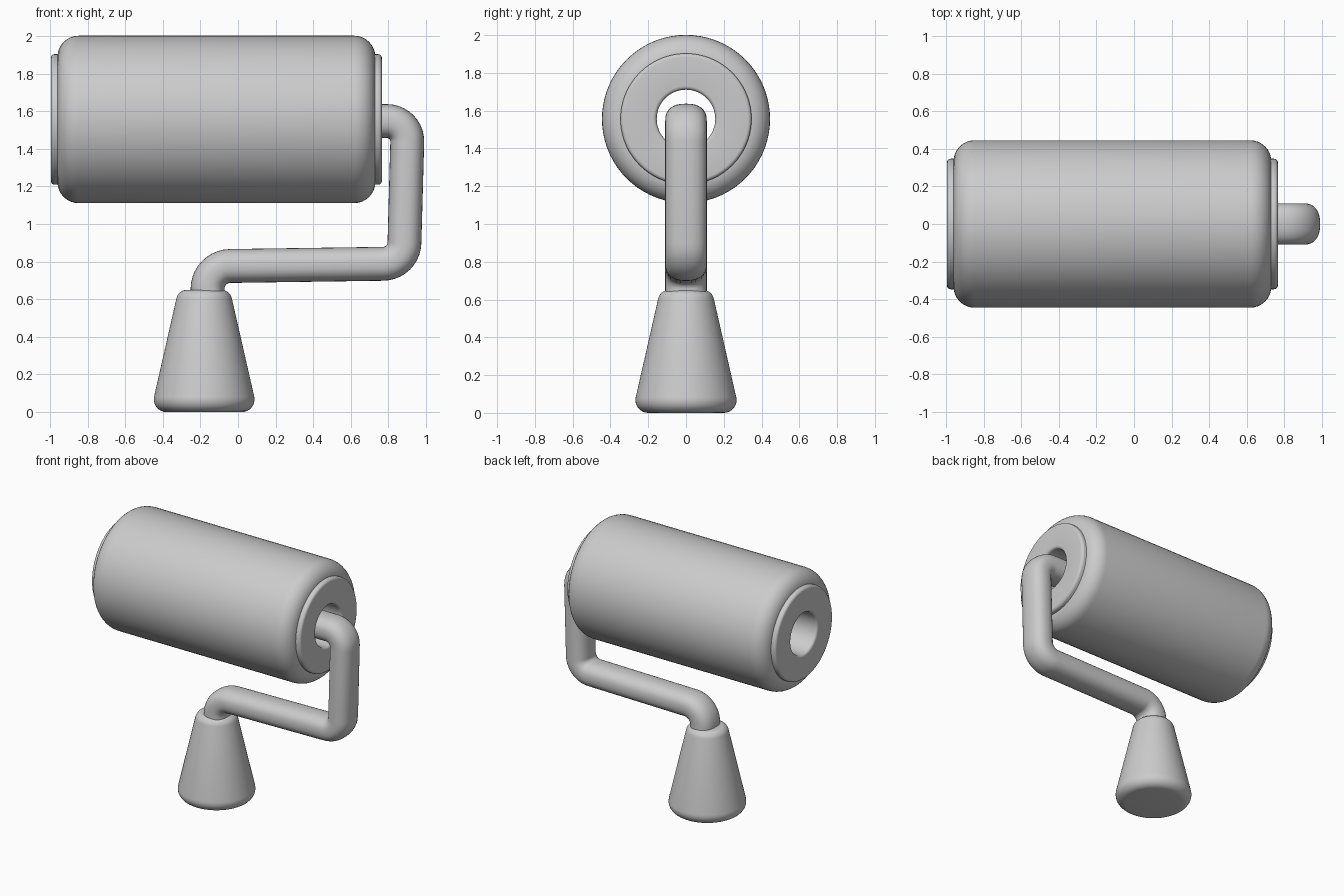
import bpy, bmesh, math
from mathutils import Vector, Matrix

if "Cube" in bpy.data.objects:
    bpy.data.objects.remove(bpy.data.objects["Cube"])


def rounded(points, closed=False, steps=8):
    """2D points (a, b, radius): replaces each corner by a smooth arc."""
    out, n = [], len(points)
    for i, (a, b, d) in enumerate(points):
        p = Vector((a, b))
        if d == 0 or (not closed and i in (0, n - 1)):
            out.append(p)
            continue
        u = (Vector(points[i - 1][:2]) - p).normalized()
        v = (Vector(points[(i + 1) % n][:2]) - p).normalized()
        half = u.angle(v) / 2
        r = d * math.tan(half)
        centre = p + (u + v).normalized() * (d / math.cos(half))
        start, end = p + u * d - centre, p + v * d - centre
        ang = start.angle(end)
        for k in range(steps + 1):
            t = k / steps
            q = (start * math.sin((1 - t) * ang) + end * math.sin(t * ang)) / math.sin(ang)
            out.append(centre + q.normalized() * r)
    return out


def finish(name, bm, angle=35):
    bmesh.ops.remove_doubles(bm, verts=bm.verts, dist=1e-5)
    bmesh.ops.recalc_face_normals(bm, faces=bm.faces)
    mesh = bpy.data.meshes.new(name)
    bm.to_mesh(mesh)
    bm.free()
    ob = bpy.data.objects.new(name, mesh)
    bpy.context.collection.objects.link(ob)
    bpy.ops.object.select_all(action='DESELECT')
    ob.select_set(True)
    bpy.context.view_layer.objects.active = ob
    bpy.ops.object.shade_smooth_by_angle(angle=math.radians(angle))
    return ob


def skin(bm, rings, close_rings=False):
    """Joins closed rings of vertices with quads."""
    n = len(rings[0])
    pairs = list(zip(rings, rings[1:])) + ([(rings[-1], rings[0])] if close_rings else [])
    for r0, r1 in pairs:
        for j in range(n):
            k = (j + 1) % n
            bm.faces.new((r0[j], r0[k], r1[k], r1[j]))


def lathe(name, profile, matrix, closed=False, seg=72):
    """Turns a profile of (radius, height) about local z."""
    bm = bmesh.new()
    rings = [[bm.verts.new(matrix @ Vector((r * math.cos(2 * math.pi * j / seg),
                                            r * math.sin(2 * math.pi * j / seg), h)))
              for j in range(seg)] for r, h in profile]
    skin(bm, rings, closed)
    return finish(name, bm)


def tube(name, path, half_in, half_y, seg=32, power=2.4):
    """Sweeps a soft oval along a path of (x, z)."""
    bm, rings = bmesh.new(), []
    for i, p in enumerate(path):
        t = (path[min(i + 1, len(path) - 1)] - path[max(i - 1, 0)]).normalized()
        nrm = Vector((-t.y, t.x))
        ring = []
        for j in range(seg):
            a = 2 * math.pi * j / seg
            c, s = math.cos(a), math.sin(a)
            q = p + nrm * half_in * math.copysign(abs(c) ** (2 / power), c)
            ring.append(bm.verts.new((q.x, half_y * math.copysign(abs(s) ** (2 / power), s), q.y)))
        rings.append(ring)
    skin(bm, rings)
    bm.faces.new(rings[0])
    bm.faces.new(rings[-1])
    return finish(name, bm)


# Roller axis runs along x
axis = Matrix.Translation((-0.115, 0, 1.556)) @ Matrix.Rotation(math.pi / 2, 4, 'Y')

# Soft roller sleeve with rounded ends
L = 0.845
lathe("roller_sleeve", rounded([(0.30, -L, 0), (0.445, -L, 0.112), (0.445, L, 0.112), (0.30, L, 0)],
                               closed=True), axis, closed=True)

# Core tube with a through bore
C = 0.88
lathe("roller_core", rounded([(0.155, -C, 0.02), (0.347, -C, 0.02), (0.347, C, 0.02), (0.155, C, 0.02)],
                             closed=True, steps=5), axis, closed=True)

# Bent arm from the bore down to the handle
tube("bent_arm", rounded([(0.45, 1.547, 0), (0.903, 1.547, 0.11), (0.882, 0.79, 0.11),
                          (-0.162, 0.775, 0.12), (-0.162, 0.55, 0)], steps=10), 0.09, 0.11)

# Tapered handle
lathe("handle", rounded([(0, 0, 0), (0.285, 0, 0.085), (0.137, 0.65, 0.045), (0, 0.65, 0)]),
      Matrix.Translation((-0.18, 0, 0)))
